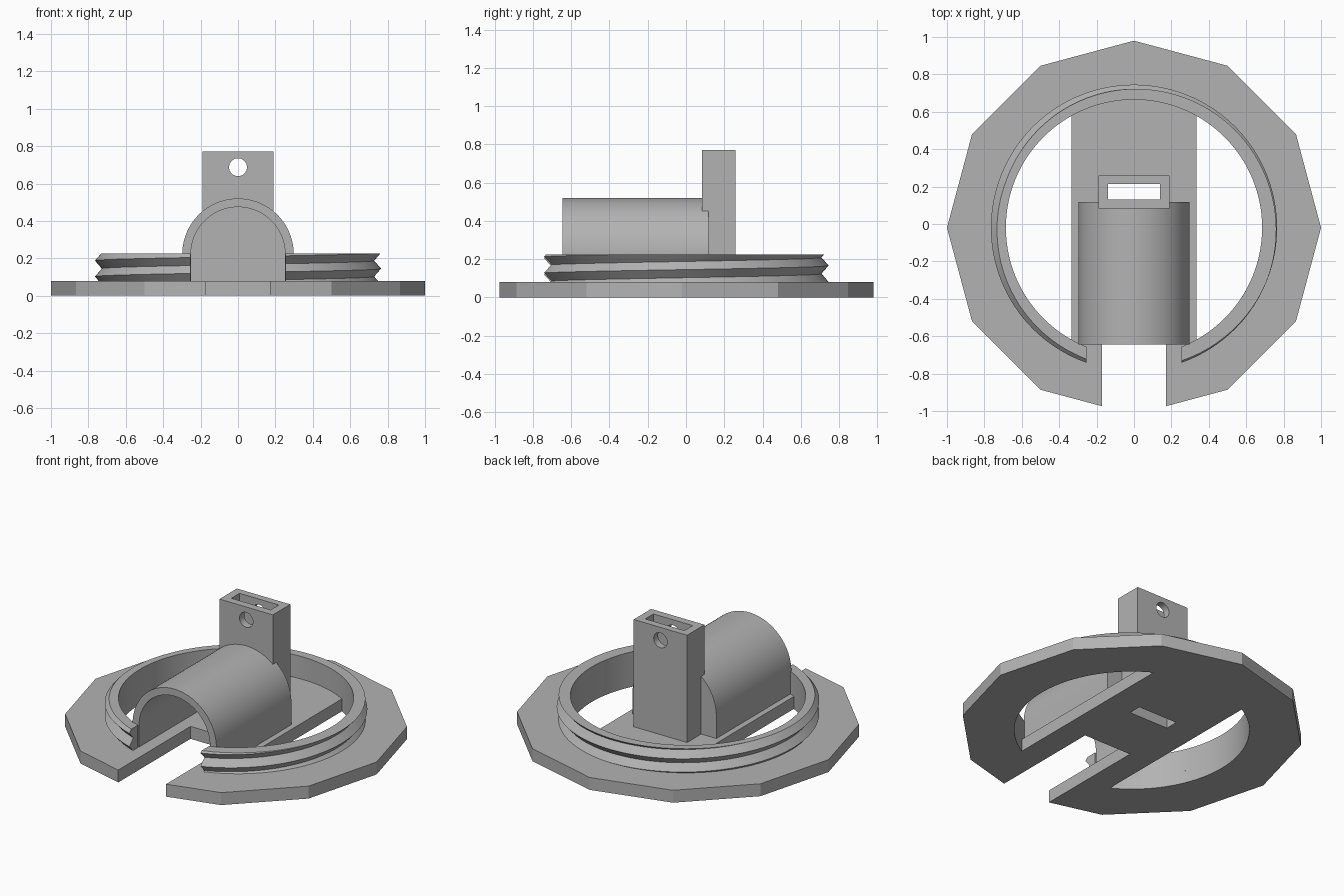
import bpy, bmesh, math

if "Cube" in bpy.data.objects:
    bpy.data.objects.remove(bpy.data.objects["Cube"])

CY = -0.02          # centre of the round base in y
BASE_TOP = 0.08
RING_TOP = 0.225
BORE = 0.685

grey = bpy.data.materials.new("plain grey")
grey.use_nodes = True
grey.diffuse_color = (0.45, 0.45, 0.45, 1)
grey.node_tree.nodes["Principled BSDF"].inputs["Base Color"].default_value = grey.diffuse_color


def finish(name, bm):
    bmesh.ops.remove_doubles(bm, verts=bm.verts, dist=1e-5)
    bmesh.ops.recalc_face_normals(bm, faces=bm.faces)
    mesh = bpy.data.meshes.new(name)
    bm.to_mesh(mesh)
    bm.free()
    mesh.materials.append(grey)
    ob = bpy.data.objects.new(name, mesh)
    bpy.context.collection.objects.link(ob)
    return ob


def prism(name, outline, lo, hi, axis="z"):
    """Extrude a 2D outline along z (outline is x, y) or y (outline is x, z)."""
    bm = bmesh.new()
    place = (lambda p, d: (p[0], p[1], d)) if axis == "z" else (lambda p, d: (p[0], d, p[1]))
    a = [bm.verts.new(place(p, lo)) for p in outline]
    b = [bm.verts.new(place(p, hi)) for p in outline]
    bm.faces.new(a)
    bm.faces.new(b[::-1])
    n = len(a)
    for i in range(n):
        j = (i + 1) % n
        bm.faces.new((a[i], a[j], b[j], b[i]))
    return finish(name, bm)


def rect(x0, x1, y0, y1):
    return [(x0, y0), (x1, y0), (x1, y1), (x0, y1)]


def arc(r, start, end, n, cx=0, cy=0):
    return [(cx + r * math.cos(start + (end - start) * i / n),
             cy + r * math.sin(start + (end - start) * i / n)) for i in range(n + 1)]


def arch(r, bottom):
    return [(r, bottom)] + arc(r, 0, math.pi, 48, cy=0.222) + [(-r, bottom)]


def select(ob):
    bpy.ops.object.select_all(action="DESELECT")
    ob.select_set(True)
    bpy.context.view_layer.objects.active = ob


def cut(ob, *cutters):
    select(ob)
    for c in cutters:
        mod = ob.modifiers.new("cut", "BOOLEAN")
        mod.operation = "DIFFERENCE"
        mod.solver = "EXACT"
        mod.object = c
        bpy.ops.object.modifier_apply(modifier=mod.name)
        bpy.data.objects.remove(c)


def strap_slot():
    return prism("slot_cutter", rect(-0.14, 0.14, 0.132, 0.215), -0.2, 1)


# Twelve-sided base plate with two side openings, a front slot and a small through slot
base = prism("base_plate", arc(1, 0, math.tau, 12, cy=CY)[:-1], 0, BASE_TOP)
half = math.acos(0.335 / BORE)
openings = [prism("opening_cutter", arc(BORE, mid - half, mid + half, 48, cy=CY), -0.1, 0.3)
            for mid in (0, math.pi)]
front_slot = prism("front_cutter", rect(-0.17, 0.17, -1.2, -0.24), -0.1, 0.3)
cut(base, *openings, front_slot, strap_slot())

# Threaded ring: crests and roots climb one pitch per turn
PITCH, ROOT, CREST = 0.085, 0.728, 0.765


def thread_profile(turn):
    crest = 0.145 + PITCH * turn
    points = [(BORE, BASE_TOP)]
    for k in range(-6, 5):
        z = min(max(crest + k * PITCH / 2, BASE_TOP), RING_TOP)
        phase = ((z - crest) / PITCH) % 1
        points.append((ROOT + (CREST - ROOT) * abs(1 - 2 * phase), z))
    return points + [(BORE, RING_TOP)]


bm = bmesh.new()
STEPS = 144
rows = []
for i in range(STEPS + 1):
    # The sweep starts and ends at the front, inside the gap
    turn = -0.25 + i / STEPS
    a = turn * math.tau
    rows.append([bm.verts.new((r * math.cos(a), CY + r * math.sin(a), z))
                 for r, z in thread_profile(turn)])
for p, q in zip(rows, rows[1:]):
    for j in range(len(p)):
        k = (j + 1) % len(p)
        bm.faces.new((p[j], q[j], q[k], p[k]))
ring = finish("threaded_ring", bm)
cut(ring, prism("gap_cutter", rect(-0.253, 0.253, -1.2, -0.3), -0.1, 0.5))

# Arched housing, open at the front and closed at the back
housing = prism("arched_housing", arch(0.298, BASE_TOP), -0.645, 0.117, "y")
cut(housing, prism("cavity_cutter", arch(0.252, -0.1), -0.8, 0.09, "y"))

# Hollow upright post with a cross hole
post = prism("upright_post", rect(-0.19, 0.19, 0.083, 0.26), BASE_TOP, 0.77)
pin = prism("pin_cutter", arc(0.048, 0, math.tau, 32, cy=0.687)[:-1], -0.2, 0.5, "y")
cut(post, strap_slot(), pin)

for ob in (base, ring, housing, post):
    select(ob)
    bpy.ops.object.shade_smooth_by_angle(angle=math.radians(20))
